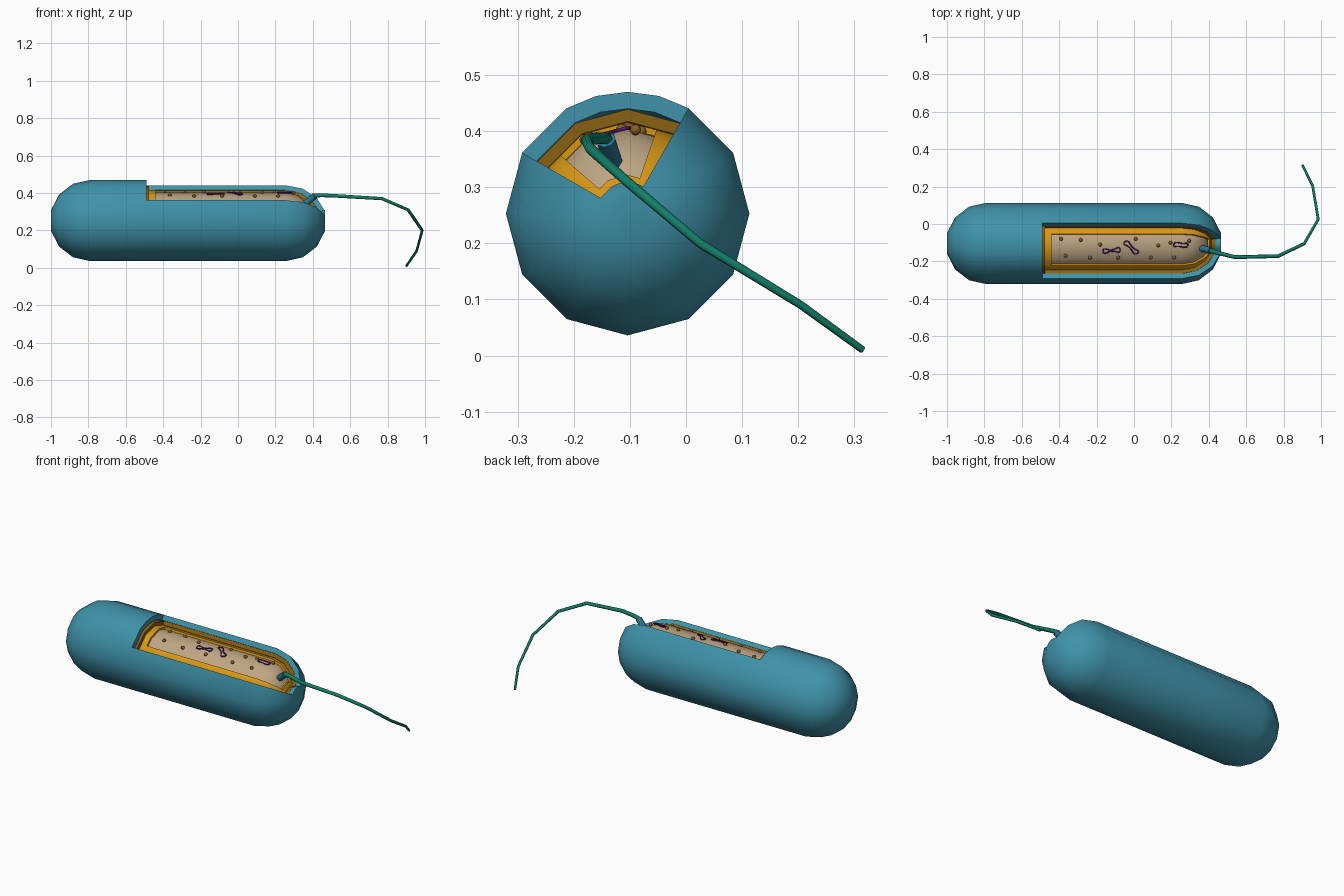
import bpy, bmesh
from math import sin, cos, radians, pi, tau
from mathutils import Vector

if "Cube" in bpy.data.objects:
    bpy.data.objects.remove(bpy.data.objects["Cube"])

CY, CZ = -0.104, 0.253           # long axis of the cell
X0, X1 = -0.79, 0.255            # centres of the two rounded ends
CORE_R = 0.150


def material(name, r, g, b):
    m = bpy.data.materials.new(name)
    m.use_nodes = True
    m.diffuse_color = (r, g, b, 1)
    bsdf = next(n for n in m.node_tree.nodes if n.type == 'BSDF_PRINCIPLED')
    bsdf.inputs["Base Color"].default_value = (r, g, b, 1)
    bsdf.inputs["Roughness"].default_value = 0.6
    return m


BLUE = material("wall blue", .05, .29, .40)
AMBER = material("dark amber", .25, .12, .006)
ORANGE = material("orange", .70, .32, .008)
TAN = material("tan", .52, .38, .23)
GREEN = material("green", .006, .21, .14)
PURPLE = material("purple", .10, .008, .17)
BROWN = material("brown", .24, .11, .015)
STEEL = material("socket blue", .025, .17, .27)


def finish(name, bm, mat, angle=40):
    bmesh.ops.recalc_face_normals(bm, faces=bm.faces)
    me = bpy.data.meshes.new(name)
    bm.to_mesh(me)
    bm.free()
    me.materials.append(mat)
    ob = bpy.data.objects.new(name, me)
    bpy.context.collection.objects.link(ob)
    bpy.ops.object.select_all(action='DESELECT')
    ob.select_set(True)
    bpy.context.view_layer.objects.active = ob
    bpy.ops.object.shade_smooth_by_angle(angle=radians(angle))
    return ob


def capsule(name, mat, r_out, r_in=None, window=None, round_at=()):
    """Twelve-sided capsule; window = (angle0, angle1, x start, polar end) leaves a cutaway."""
    angles = set(range(0, 360, 30)) | set(round_at)
    polars = {15, 40, 65, 90}
    if window:
        angles |= {window[0], window[1]}
    angles = sorted(angles)
    n = len(angles)
    front = sorted(polars | ({window[3]} if window else set()), reverse=True)
    bm = bmesh.new()

    def surface(r):
        rings = [(X0 - r * cos(radians(p)), r * sin(radians(p))) for p in sorted(polars)]
        if window:
            rings.append((window[2], r))
        rings += [(X1 + r * cos(radians(p)), r * sin(radians(p))) for p in front]
        grid = []
        for x, rr in rings:
            row = []
            for a in angles:
                flat = 1 if a in round_at else cos(pi / 12) / cos(radians(a % 30 - 15))
                row.append(bm.verts.new((x, CY + rr * flat * cos(radians(a)),
                                         CZ + rr * flat * sin(radians(a)))))
            grid.append(row)
        return grid

    layers = [surface(r) for r in (r_out, r_in) if r]
    m = len(layers[0])
    first = len(polars)
    last = first + 1 + front.index(window[3]) if window else 0

    def is_open(i, j):
        return bool(window) and first <= i < last and window[0] <= angles[j % n] < window[1]

    for g in layers:
        bm.faces.new(g[0])
        bm.faces.new(g[-1])
        for i in range(m - 1):
            for j in range(n):
                if not is_open(i, j):
                    k = (j + 1) % n
                    bm.faces.new((g[i][j], g[i][k], g[i + 1][k], g[i + 1][j]))
    # cut walls joining the outer and inner skins
    if r_in:
        o, q = layers
        for i in range(m - 1):
            for j in range(n):
                if not is_open(i, j):
                    continue
                k = (j + 1) % n
                sides = (((i - 1, j), (i, j), (i, k)), ((i + 1, j), (i + 1, j), (i + 1, k)),
                         ((i, j - 1), (i, j), (i + 1, j)), ((i, j + 1), (i, k), (i + 1, k)))
                for cell, (a, b), (c, d) in sides:
                    if not is_open(*cell):
                        bm.faces.new((o[a][b], o[c][d], q[c][d], q[a][b]))
    return finish(name, bm, mat)


# Nested layers, each with a smaller cutaway
capsule("outer_wall", BLUE, .217, .187, (60, 150, -.49, 15), (75, 105))
capsule("middle_layer", AMBER, .186, .164, (60, 150, -.475, 15))
capsule("inner_membrane", ORANGE, .163, .151, (71, 139, -.44, 25))
capsule("cell_core", TAN, CORE_R)


def core_point(x, y, lift=0.0):
    """Point on the upper flats of the core."""
    d = abs(y - CY)
    s = CORE_R * sin(pi / 6)
    top = CORE_R - d * (CORE_R * (1 - cos(pi / 6)) / s) if d < s else \
        CORE_R * cos(pi / 6) - (d - s) * 1.0
    return Vector((x, y, CZ + top + lift))


def tube(name, mat, points, radius, tip=1.0, closed=False, sides=1):
    cu = bpy.data.curves.new(name, 'CURVE')
    cu.dimensions = '3D'
    cu.bevel_depth = radius
    cu.bevel_resolution = sides
    cu.use_fill_caps = True
    sp = cu.splines.new('POLY')
    sp.points.add(len(points) - 1)
    sp.use_cyclic_u = closed
    for i, (pt, co) in enumerate(zip(sp.points, points)):
        pt.co = (*co, 1)
        pt.radius = 1 + (tip - 1) * i / (len(points) - 1)
    cu.materials.append(mat)
    ob = bpy.data.objects.new(name, cu)
    bpy.context.collection.objects.link(ob)
    return ob


# Small granules scattered on the core
granules = [(-.39, -.08), (-.285, -.085), (-.18, -.11), (.01, -.08), (.13, -.115),
            (.195, -.1), (.295, -.09), (-.365, -.17), (-.235, -.18), (-.085, -.18),
            (.09, -.18), (.215, -.18)]
bm = bmesh.new()
for x, y in granules:
    made = bmesh.ops.create_icosphere(bm, subdivisions=2, radius=.01)
    bmesh.ops.translate(bm, verts=made["verts"], vec=core_point(x, y, .003))
finish("granules", bm, BROWN, 60)

# Wobbly closed rings lying on the core
for i, (cx, cy, half, wide, turn) in enumerate(
        [(-.12, -.142, .046, .017, 5), (-.015, -.126, .046, .018, -38), (.25, -.112, .038, .015, 3)]):
    pts = []
    for k in range(20):
        t = tau * k / 20
        u = half * cos(t)
        v = wide * sin(t) * (.75 + .35 * cos(2 * t + i)) + .004 * sin(3 * t)
        a = radians(turn)
        pts.append(core_point(cx + u * cos(a) - v * sin(a), cy + u * sin(a) + v * cos(a), .003))
    tube(f"genetic_ring_{i + 1}", PURPLE, pts, .0035, closed=True)

# Socket at the rounded end and the long trailing tail
tube("tail_socket", STEEL, [(.355, -.128, .338), (.41, -.143, .385)], .018, sides=2)
tube("tail", GREEN, [(.38, -.13, .362), (.41, -.143, .387), (.45, -.155, .388), (.54, -.177, .384),
                     (.77, -.172, .37), (.91, -.105, .31), (.985, .025, .2),
                     (.955, .205, .09), (.9, .315, .01)], .013, tip=.5, sides=1)
